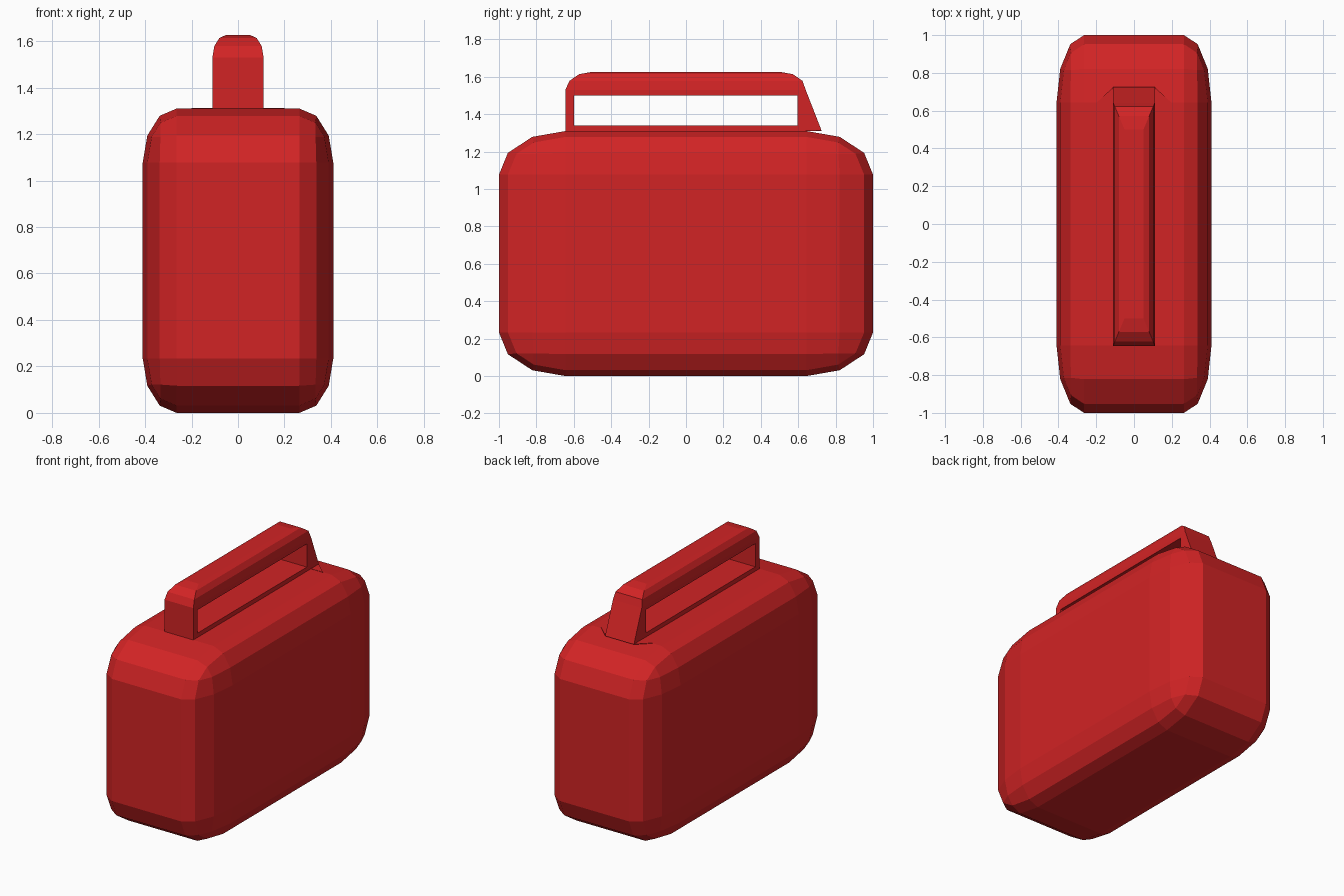
import bpy, bmesh, math

if "Cube" in bpy.data.objects:
    bpy.data.objects.remove(bpy.data.objects["Cube"])

red = bpy.data.materials.new("case red")
red.diffuse_color = (0.64, 0.017, 0.018, 1)
red.use_nodes = True
red.node_tree.nodes["Principled BSDF"].inputs["Base Color"].default_value = red.diffuse_color


def make_object(name, bm):
    bmesh.ops.recalc_face_normals(bm, faces=bm.faces[:])
    mesh = bpy.data.meshes.new(name)
    bm.to_mesh(mesh)
    bm.free()
    mesh.materials.append(red)
    obj = bpy.data.objects.new(name, mesh)
    bpy.context.collection.objects.link(obj)
    return obj


# Case body: rounded cube, stretched so the bevel follows each axis
bm = bmesh.new()
bmesh.ops.create_cube(bm, size=2)
bmesh.ops.bevel(bm, geom=bm.edges[:], offset=0.356, segments=3,
                profile=0.5, affect='EDGES')
bmesh.ops.scale(bm, vec=(0.41, 1.0, 0.655), verts=bm.verts[:])
bmesh.ops.translate(bm, vec=(0, 0, 0.655), verts=bm.verts[:])
make_object("case_body", bm)

# Handle: slotted frame with a slanted back leg
outer = [(-0.645, 1.305), (0.725, 1.312), (0.64, 1.53), (-0.645, 1.53)]
inner = [(-0.6, 1.34), (0.595, 1.34), (0.595, 1.50), (-0.6, 1.50)]
bm = bmesh.new()
W = 0.11
loops = {}
for s in (-1, 1):
    for key, pts in (("out", outer), ("in", inner)):
        loops[key, s] = [bm.verts.new((s * W, y, z)) for y, z in pts]
for i in range(4):
    j = (i + 1) % 4
    for s in (-1, 1):
        o, n = loops["out", s], loops["in", s]
        bm.faces.new((o[i], o[j], n[j], n[i]))
    for key in ("out", "in"):
        if key == "out" and i == 2:
            continue  # top is closed by the rounded grip
        a, b = loops[key, -1], loops[key, 1]
        bm.faces.new((a[i], a[j], b[j], b[i]))

# Rounded top of the grip: shrinking rectangular rings
l, r = loops["out", -1], loops["out", 1]
ring = [l[3], r[3], r[2], l[2]]
for k in (1, 2, 3):
    t = math.radians(30 * k)
    x = 0.05 + 0.06 * math.cos(t)
    y = 0.50 + 0.142 * math.cos(t)
    z = 1.53 + 0.097 * math.sin(t)
    new = [bm.verts.new((sx * x, sy * y, z))
           for sx, sy in ((-1, -1), (1, -1), (1, 1), (-1, 1))]
    for i in range(4):
        j = (i + 1) % 4
        bm.faces.new((ring[i], ring[j], new[j], new[i]))
    ring = new
bm.faces.new(ring)
make_object("carry_handle", bm)

# Thin foot plate flaring from the case top to the back leg
bm = bmesh.new()
plan = [(-0.2, 0.64), (0.2, 0.64), (0.11, 0.725), (-0.11, 0.725)]
face = bm.faces.new([bm.verts.new((x, y, 1.309)) for x, y in plan])
ext = bmesh.ops.extrude_face_region(bm, geom=[face])
for v in ext["geom"]:
    if isinstance(v, bmesh.types.BMVert):
        v.co.z += 0.003
make_object("handle_foot_plate", bm)
